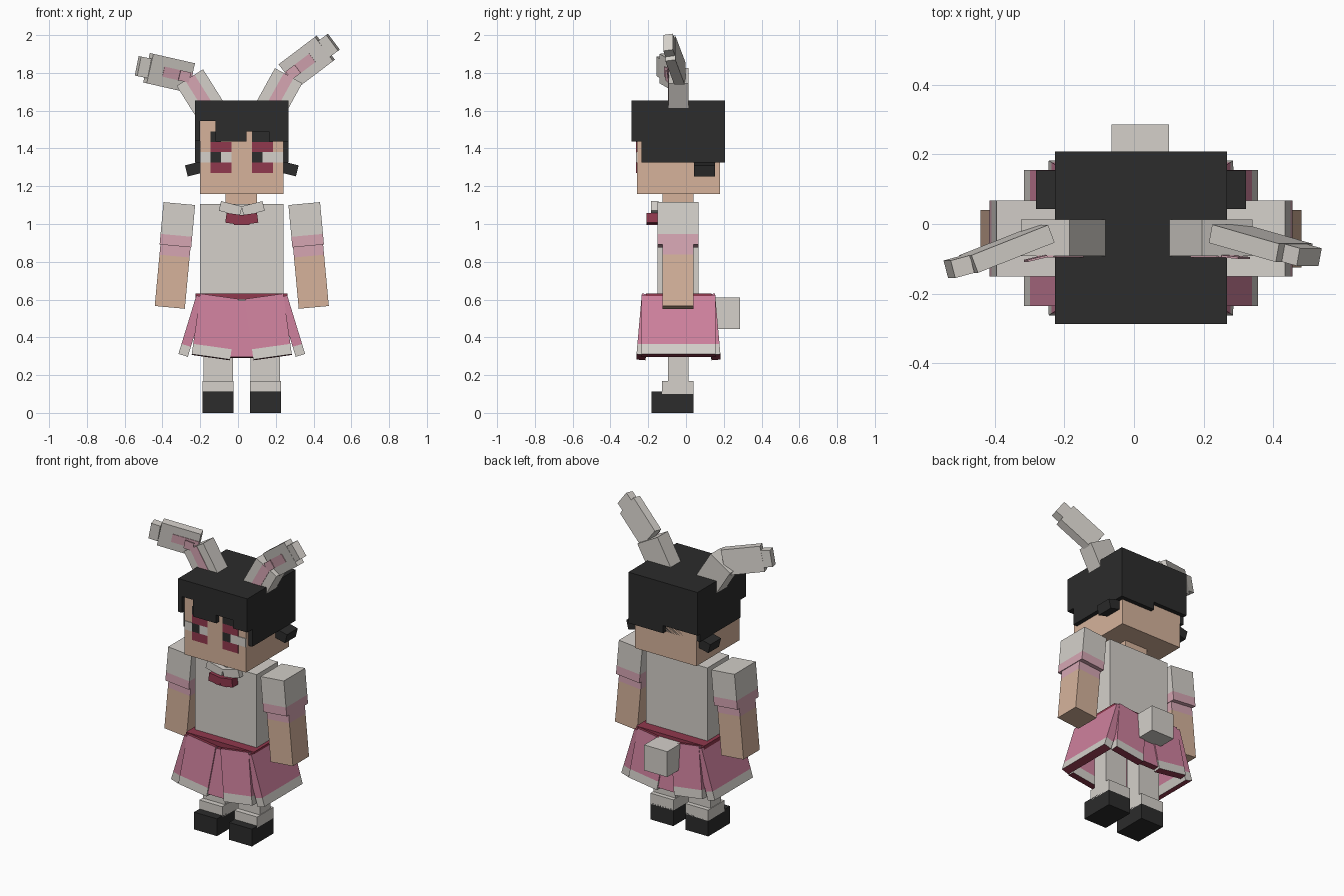
import bpy, bmesh
from math import radians
from mathutils import Matrix, Vector, Euler

if "Cube" in bpy.data.objects:
    bpy.data.objects.remove(bpy.data.objects["Cube"])


def material(name, rgb):
    m = bpy.data.materials.new(name)
    m.use_nodes = True
    m.diffuse_color = (*rgb, 1)
    bsdf = m.node_tree.nodes["Principled BSDF"]
    bsdf.inputs["Base Color"].default_value = (*rgb, 1)
    bsdf.inputs["Roughness"].default_value = 0.9
    return m


WHITE = material("off_white", (0.66, 0.63, 0.59))
SKIN = material("skin", (0.67, 0.45, 0.33))
BLACK = material("black", (0.025, 0.025, 0.025))
PINK = material("skirt_pink", (0.62, 0.22, 0.34))
PALE = material("pale_pink", (0.67, 0.38, 0.45))
RED = material("dark_red", (0.28, 0.04, 0.075))
CX, CY = 0.02, -0.04   # body centre line


def block(name, mats, size, matrix, cuts=(), ends=None):
    """Box with colour bands along local z; cuts are fractions from the bottom."""
    bm = bmesh.new()
    bmesh.ops.create_cube(bm, size=1)
    for c in cuts:
        bmesh.ops.bisect_plane(bm, geom=bm.verts[:] + bm.edges[:] + bm.faces[:],
                               plane_co=(0, 0, c - 0.5), plane_no=(0, 0, 1))
    bm.normal_update()
    for f in bm.faces:
        z = f.calc_center_median().z + 0.5
        f.material_index = sum(z > c for c in cuts)
        if ends and abs(f.normal.z) > 0.9:
            f.material_index = len(mats)
    bmesh.ops.scale(bm, vec=size, verts=bm.verts)
    me = bpy.data.meshes.new(name)
    bm.to_mesh(me)
    bm.free()
    for m in list(mats) + ([ends] if ends else []):
        me.materials.append(m)
    ob = bpy.data.objects.new(name, me)
    ob.matrix_world = matrix
    bpy.context.scene.collection.objects.link(ob)
    return ob


def box(name, mat, x, y, z):
    """Upright box from ranges."""
    size = [b - a for a, b in (x, y, z)]
    mid = Vector([(a + b) / 2 for a, b in (x, y, z)])
    return block(name, [mat], size, Matrix.Translation(mid))


def tilted(name, mats, size, centre, rx=0, ry=0, cuts=(), ends=None):
    rot = Euler((radians(rx), radians(ry), 0)).to_matrix().to_4x4()
    return block(name, mats, size, Matrix.Translation(centre) @ rot, cuts, ends)


def beam(name, mat, p, q, width, thick, front=0):
    """Box running from p to q, its width facing the front."""
    p, q = Vector(p), Vector(q)
    d = (q - p).normalized()
    ax = Vector((0, 1, 0)).cross(d).normalized()
    ay = d.cross(ax)
    m = Matrix((ax, ay, d)).transposed().to_4x4()
    m.translation = (p + q) / 2 - ay * front
    return block(name, [mat], (width, thick, (q - p).length), m)


# Head and neck
box("head", SKIN, (-0.2, 0.24), (-0.26, 0.18), (1.16, 1.6))
box("neck", SKIN, (-0.065, 0.10), (-0.125, 0.04), (1.08, 1.17))

# Face cells on an eight by eight grid: column, row, columns wide
P = 0.055
for name, mat, col, row, wide in [
        ("eye_lid", RED, 1, 4, 2), ("eye_under", RED, 1, 2, 2),
        ("eye_lid", RED, 5, 4, 2), ("eye_under", RED, 5, 2, 2),
        ("pupil", BLACK, 1, 3, 1), ("pupil", BLACK, 5, 3, 1),
        ("eye_white", WHITE, 0, 3, 1), ("eye_white", WHITE, 2, 3, 1),
        ("eye_white", WHITE, 6, 3, 2),
        ("brow", BLACK, 1, 5, 1), ("brow", BLACK, 5, 5, 2)]:
    x, z = -0.2 + col * P, 1.16 + row * P
    box(name, mat, (x, x + wide * P), (-0.264, -0.258), (z, z + P))

# Hair: cap, stepped fringe, stepped back, side locks
HL, HR, HT = -0.2275, 0.2675, 1.655
box("hair_cap", BLACK, (HL, HR), (-0.235, 0.18), (1.325, HT))
for a, b, low in [(HL, -0.2, 1.44), (-0.2, -0.12, 1.545), (-0.12, 0.045, 1.437),
                  (0.045, 0.165, 1.49), (0.165, HR, 1.437)]:
    box("fringe", BLACK, (a, b), (-0.2875, -0.235), (low, HT))
for a, b, low in [(HL, 0.02, 1.375), (0.02, HR, 1.325)]:
    box("hair_back", BLACK, (a, b), (0.18, 0.2075), (low, HT))
for s in (-1, 1):
    tilted("side_lock", [BLACK], (0.09, 0.11, 0.06),
           (CX + s * 0.25, 0.098, 1.292), ry=s * 14)

# Ears: lower and upper segments, tip and pink lining
for side, base, bend, end, tip in [
        ("right", (-0.145, CY, 1.60), (-0.255, CY, 1.775),
         (-0.475, -0.115, 1.825), (-0.53, -0.13, 1.836)),
        ("left", (0.16, CY, 1.59), (0.268, CY, 1.785),
         (0.46, -0.083, 1.93), (0.503, -0.095, 1.962))]:
    base, bend, end, tip = map(Vector, (base, bend, end, tip))
    start = bend + Vector((0, 0.012, 0))
    beam(side + "_ear_lower", WHITE, base, bend, 0.165, 0.105)
    beam(side + "_ear_upper", WHITE, start, end, 0.16, 0.054)
    beam(side + "_ear_tip", WHITE, end, tip, 0.105, 0.052)
    beam(side + "_ear_lining", PALE, base, bend, 0.058, 0.006, 0.0525)
    beam(side + "_ear_lining", PALE, start, start.lerp(end, 0.68), 0.055, 0.006, 0.027)
    # lining kept in front where the two segments overlap
    bridge = bend + Vector((0, -0.0525, 0))
    beam(side + "_ear_lining", PALE, bridge,
         bridge.lerp(end + Vector((0, -0.03, 0)), 0.25), 0.055, 0.006)

# Torso, collar and bow
box("torso", WHITE, (-0.2, 0.24), (-0.152, 0.067), (0.62, 1.105))
for s in (-1, 1):
    tilted("collar", [WHITE], (0.115, 0.04, 0.052),
           (CX + s * 0.06, -0.166, 1.082), ry=-s * 14)
    tilted("bow", [RED], (0.085, 0.06, 0.052),
           (CX + s * 0.042, -0.178, 1.027), ry=-s * 8)
box("bow_knot", RED, (-0.02, 0.06), (-0.205, -0.15), (0.995, 1.04))

# Arms and sleeves, hands swung outward
for s in (-1, 1):
    tilted("arm", [SKIN, PALE], (0.16, 0.165, 0.545),
           (CX + s * 0.356, CY - 0.002, 0.83), ry=-s * 5.3, cuts=(0.5,))
    tilted("sleeve", [PALE, WHITE], (0.168, 0.218, 0.225),
           (CX + s * 0.341, CY - 0.002, 0.996), ry=-s * 5.3, cuts=(0.25,))

# Skirt: waistband, slanted panels with hem, fillers between panels
box("waistband", RED, (-0.225, 0.262), (-0.212, 0.135), (0.6, 0.632))
for s in (-1, 1):
    tilted("skirt_side", [WHITE, PINK], (0.052, 0.39, 0.325),
           (CX + s * 0.263, CY, 0.46), ry=-s * 17, cuts=(0.17,), ends=RED)
    for f in (-1, 1):
        tilted("skirt_panel", [WHITE, PINK], (0.205, 0.048, 0.325),
               (CX + s * 0.141, CY + f * 0.184, 0.455), rx=f * 5, ry=-s * 8,
               cuts=(0.17,), ends=RED)
for f in (-1, 1):
    tilted("skirt_filler", [PINK], (0.16, 0.04, 0.3),
           (CX, CY + f * 0.18, 0.443), rx=f * 5, ends=RED)

# Tail
box("tail", WHITE, (-0.065, 0.10), (0.12, 0.285), (0.445, 0.61))

# Legs, socks and shoes
for s in (-1, 1):
    x = CX + s * 0.125
    box("leg", WHITE, (x - 0.078, x + 0.078), (-0.095, 0.012), (0.1, 0.62))
    box("sock", WHITE, (x - 0.082, x + 0.082), (-0.128, 0.04), (0.1, 0.17))
    box("shoe", BLACK, (x - 0.082, x + 0.082), (-0.182, 0.04), (0, 0.112))
